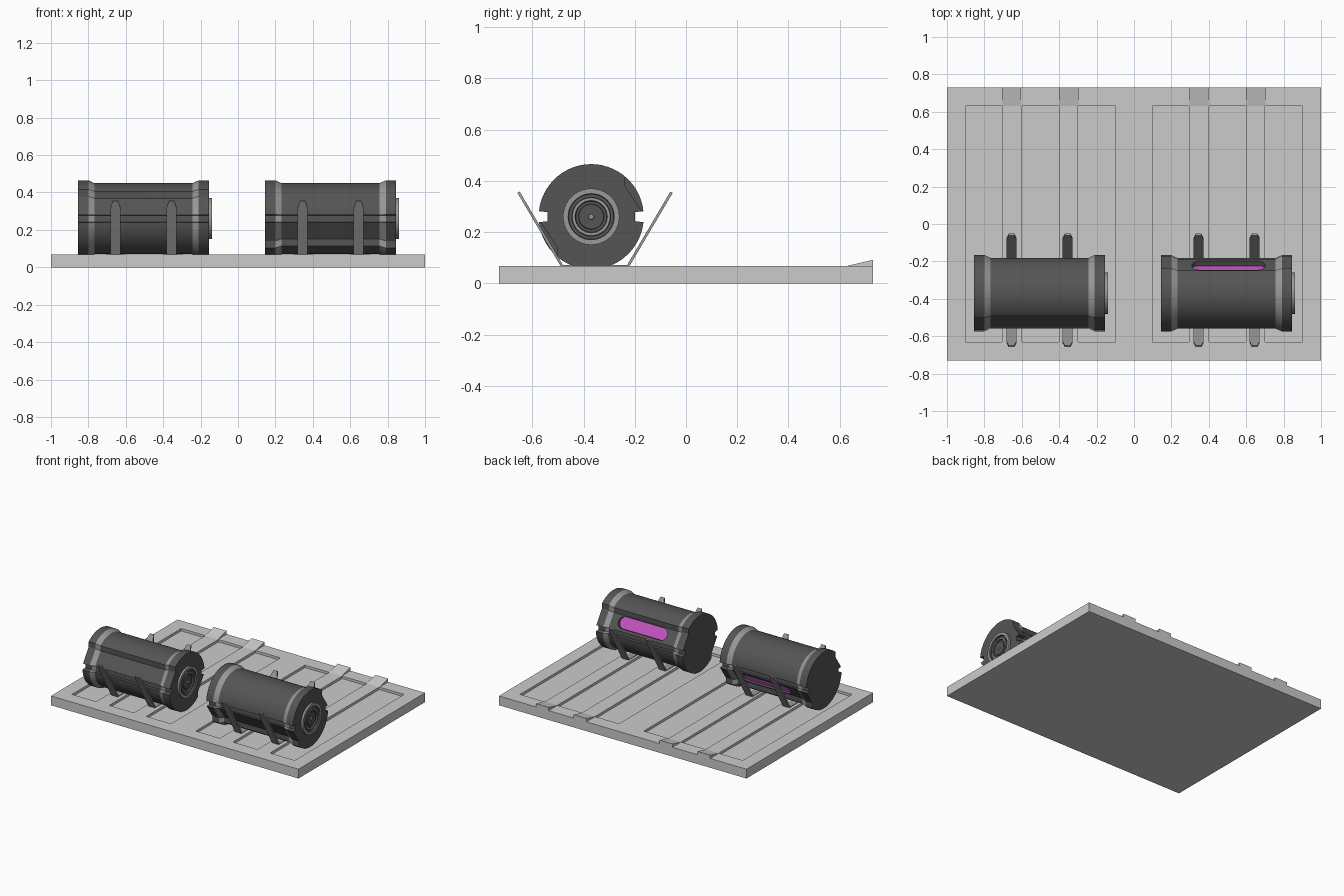
import bpy, bmesh
from math import sin, cos, pi, radians

if "Cube" in bpy.data.objects:
    bpy.data.objects.remove(bpy.data.objects["Cube"])


def material(name, rgb):
    m = bpy.data.materials.new(name)
    m.diffuse_color = (*rgb, 1)
    m.use_nodes = True
    m.node_tree.nodes["Principled BSDF"].inputs["Base Color"].default_value = m.diffuse_color
    return m


DARK = material("dark_metal", (0.09, 0.09, 0.09))
MID = material("band_grey", (0.32, 0.32, 0.32))
GLOW = material("magenta_glow", (0.62, 0.10, 0.62))


def finish(bm, name, mats=(), smooth=False):
    bmesh.ops.recalc_face_normals(bm, faces=bm.faces)
    me = bpy.data.meshes.new(name)
    bm.to_mesh(me)
    bm.free()
    ob = bpy.data.objects.new(name, me)
    bpy.context.collection.objects.link(ob)
    for m in mats:
        me.materials.append(m)
    if smooth:
        activate(ob)
        bpy.ops.object.shade_smooth_by_angle(angle=radians(20))
    return ob


def activate(ob):
    bpy.ops.object.select_all(action='DESELECT')
    ob.select_set(True)
    bpy.context.view_layer.objects.active = ob


def prism(bm, pts, offset):
    """Extrude a closed polygon of 3D points along offset."""
    n = len(pts)
    a = [bm.verts.new(p) for p in pts]
    b = [bm.verts.new([c + d for c, d in zip(p, offset)]) for p in pts]
    bm.faces.new(a)
    bm.faces.new(b[::-1])
    for i in range(n):
        bm.faces.new((a[i], a[(i + 1) % n], b[(i + 1) % n], b[i]))


def box(bm, x0, x1, y0, y1, z0, z1):
    prism(bm, [(x0, y0, z0), (x1, y0, z0), (x1, y1, z0), (x0, y1, z0)], (0, 0, z1 - z0))


def cut(ob, cutter):
    mod = ob.modifiers.new("cut", 'BOOLEAN')
    mod.operation, mod.solver, mod.object = 'DIFFERENCE', 'EXACT', cutter
    activate(ob)
    bpy.ops.object.modifier_apply(modifier=mod.name)
    bpy.data.objects.remove(cutter)


# Base plate with three shallow pockets per bay
bm = bmesh.new()
box(bm, -1, 1, -0.73, 0.73, 0, 0.068)
plate = finish(bm, "base_plate")
bm = bmesh.new()
for c in (-0.5, 0.5):
    for a, b in ((-0.4, -0.205), (-0.1, 0.1), (0.2, 0.4)):
        box(bm, c + a, c + b, -0.63, 0.63, 0.05, 0.1)
cutter = finish(bm, "pocket_cutter")
cutter.hide_render = True
cut(plate, cutter)

# Wedge stops at the back of each rail
bm = bmesh.new()
for c in (-0.5, 0.5):
    for d in (-0.155, 0.15):
        x = c + d - 0.052
        prism(bm, [(x, 0.63, 0.066), (x, 0.73, 0.066), (x, 0.73, 0.092), (x, 0.63, 0.068)],
              (0.104, 0, 0))
finish(bm, "rail_stops")

CY, CZ = -0.37, 0.26


def ring(R):
    """Body cross-section: two arcs, two slots and two flattened sides."""
    half = [(-6, R), (-6, 0.172), (6, 0.172), (6, R - 0.006), (42, R - 0.027), (50, R)]
    half += [(50 + 124 * i / 24, R) for i in range(1, 24)]
    return half + [(a + 180, r) for a, r in half]


def canister(cx, s, side):
    # Body lofted along x; s flips the section vertically
    bm = bmesh.new()
    sections = [(-0.35, 0.205), (-0.295, 0.205), (-0.262, 0.19),
                (0.262, 0.19), (0.295, 0.205), (0.35, 0.205)]
    loops = [[bm.verts.new((cx + x, CY + r * cos(radians(a)), CZ + s * r * sin(radians(a))))
              for a, r in ring(R)] for x, R in sections]
    n = len(loops[0])
    for k in range(5):
        for i in range(n):
            j = (i + 1) % n
            f = bm.faces.new((loops[k][i], loops[k][j], loops[k + 1][j], loops[k + 1][i]))
            f.material_index = 1 if k in (1, 3) else 0
    bm.faces.new(loops[0])
    bm.faces.new(loops[-1])
    body = finish(bm, side + "_canister_body", (DARK, MID))

    # Recessed capsule window
    t = radians(25)

    def capsule(name, h, d0, d1, mats=()):
        pts = []
        for e in (1, -1):
            for i in range(13):
                a = -pi / 2 + pi * i / 12
                u, v = e * (0.155 + h * cos(a)), e * h * sin(a)
                pts.append((cx + 0.01 + u, CY + d0 * cos(t) - v * sin(t),
                            CZ + s * (d0 * sin(t) + v * cos(t))))
        b = bmesh.new()
        prism(b, pts, (0, (d1 - d0) * cos(t), s * (d1 - d0) * sin(t)))
        return finish(b, name, mats)

    cutter = capsule("window_cutter", 0.041, 0.138, 0.25, (DARK,))
    cutter.hide_render = True
    cut(body, cutter)
    activate(body)
    bpy.ops.object.shade_smooth_by_angle(angle=radians(20))
    capsule(side + "_window", 0.0405, 0.13, 0.143, (GLOW,))

    # Ringed connector on the right end, lathed around x
    prof = [(0.34, 0.11), (0.365, 0.11), (0.365, 0.09), (0.352, 0.088), (0.352, 0.076),
            (0.362, 0.074), (0.362, 0.063), (0.352, 0.06), (0.352, 0.05), (0.358, 0.048),
            (0.358, 0.011), (0.364, 0.009)]
    grey = (0, 1, 5, 10)
    bm = bmesh.new()
    N = 40
    loops = [[bm.verts.new((cx + x, CY + r * cos(2 * pi * i / N), CZ + r * sin(2 * pi * i / N)))
              for i in range(N)] for x, r in prof]
    for k in range(len(prof) - 1):
        for i in range(N):
            j = (i + 1) % N
            f = bm.faces.new((loops[k][i], loops[k][j], loops[k + 1][j], loops[k + 1][i]))
            f.material_index = 1 if k in grey else 0
    bm.faces.new(loops[-1]).material_index = 1
    bm.faces.new(loops[0])
    finish(bm, side + "_connector", (DARK, MID), True)

    # V-shaped spring clips with pointed tips
    bm = bmesh.new()
    for x in (cx - 0.15, cx + 0.15):
        box(bm, x - 0.027, x + 0.027, -0.48, -0.23, 0.062, 0.072)
        for e in (-1, 1):
            out = [(-0.027, 0), (0.027, 0), (0.027, 0.87), (0.015, 1), (-0.015, 1), (-0.027, 0.87)]
            pts = [(x + w, -0.355 + e * (0.122 + 0.172 * f), 0.066 + 0.292 * f) for w, f in out]
            prism(bm, pts, (0, e * 0.009, -0.005))
    finish(bm, side + "_clips", (MID,))


canister(-0.505, -1, "left")
canister(0.495, 1, "right")
